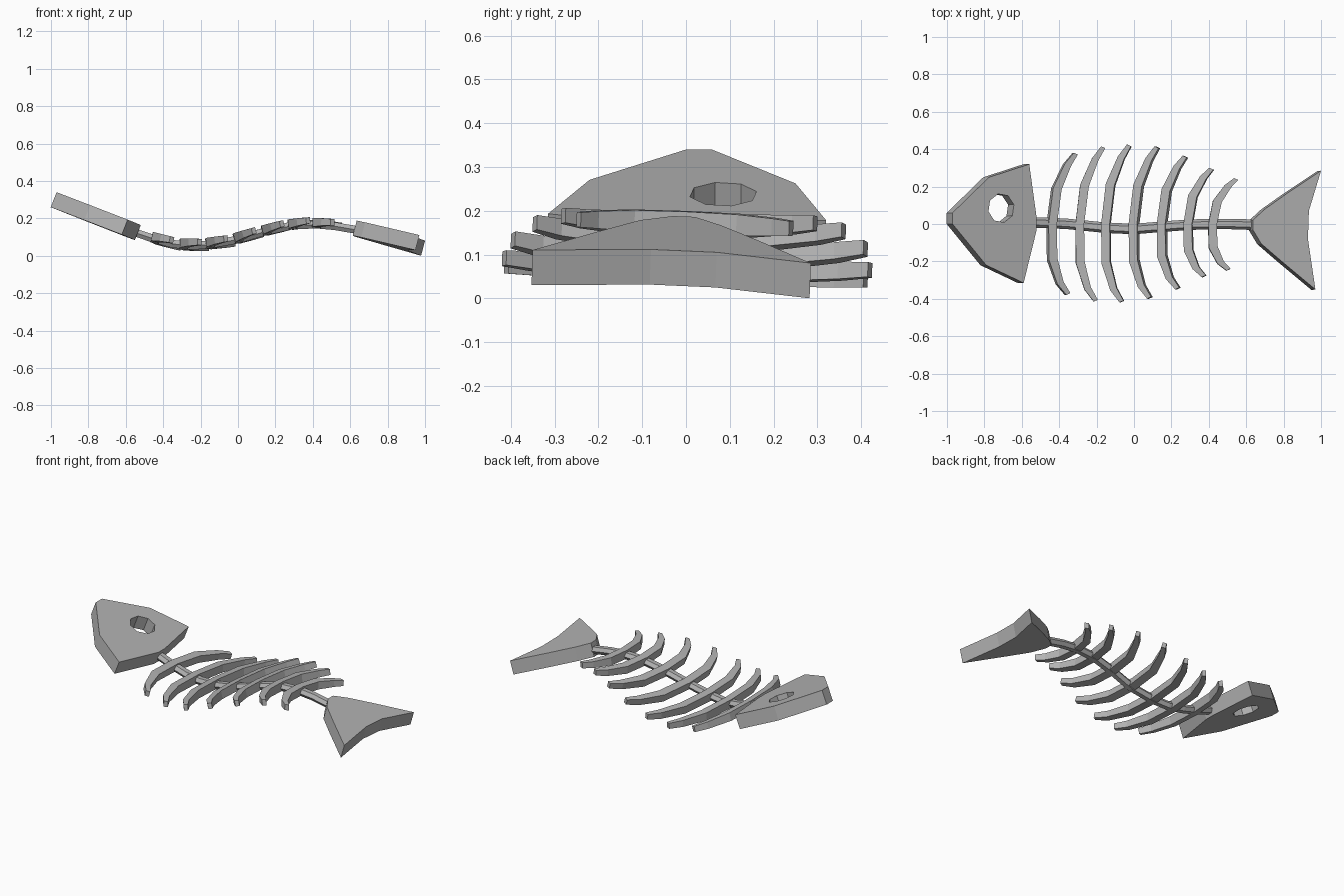
import bpy, bmesh, math
from mathutils import Vector

if "Cube" in bpy.data.objects:
    bpy.data.objects.remove(bpy.data.objects["Cube"])

bone = bpy.data.materials.new("grey_bone")
bone.diffuse_color = (0.45, 0.45, 0.45, 1)
bone.use_nodes = True
bone.node_tree.nodes["Principled BSDF"].inputs["Base Color"].default_value = bone.diffuse_color


def finish(name, bm):
    bmesh.ops.recalc_face_normals(bm, faces=bm.faces)
    me = bpy.data.meshes.new(name)
    bm.to_mesh(me)
    bm.free()
    me.materials.append(bone)
    ob = bpy.data.objects.new(name, me)
    bpy.context.collection.objects.link(ob)
    return ob


def loft(name, rings):
    """Skin a list of equal rings and cap both ends."""
    bm = bmesh.new()
    vs = [[bm.verts.new(p) for p in r] for r in rings]
    n = len(rings[0])
    for a, b in zip(vs, vs[1:]):
        for i in range(n):
            j = (i + 1) % n
            bm.faces.new((a[i], a[j], b[j], b[i]))
    bm.faces.new(vs[0])
    bm.faces.new(vs[-1])
    return finish(name, bm)


def slab(name, outline, plane, thick, lift=0.0):
    """Plate whose top view outline lies on a tilted plane (x0, z0, slope x, slope y)."""
    x0, z0, sx, sy = plane
    nrm = Vector((-sx, -sy, 1)).normalized()
    top = [Vector((x, y, z0 + sx * (x - x0) + sy * y)) + nrm * lift for x, y in outline]
    return loft(name, [[p - nrm * thick for p in top], top])


# Head plate with an eight-sided eye hole
head_plane = (-0.97, 0.34, -0.39, -0.005)
head = slab("head", [(-0.97, 0.06), (-0.775, 0.25), (-0.56, 0.32), (-0.52, 0.03),
                     (-0.52, -0.03), (-0.59, -0.315), (-0.79, -0.22), (-0.97, 0)],
            head_plane, 0.086)
eye = [(-0.71 + 0.07 * math.cos(math.tau * (i + 0.3) / 8),
        0.085 + 0.078 * math.sin(math.tau * (i + 0.3) / 8)) for i in range(8)]
cutter = slab("eye_cutter", eye, head_plane, 0.3, 0.1)
cut = head.modifiers.new("eye_hole", 'BOOLEAN')
cut.object, cut.solver = cutter, 'EXACT'
bpy.context.view_layer.objects.active = head
bpy.ops.object.modifier_apply(modifier=cut.name)
bpy.data.objects.remove(cutter)

# Tail fin: two swept lobes with a shallow notch
slab("tail_fin", [(0.635, 0.02), (0.70, 0.08), (0.82, 0.165), (1.0, 0.285), (0.935, 0.07),
                  (0.93, -0.08), (0.97, -0.35), (0.79, -0.20), (0.68, -0.105), (0.635, -0.03)],
     (0.635, 0.187, -0.264, -0.035), 0.083)

# Wavy six-sided backbone
path = [(-0.58, 0.01, 0.135), (-0.44, 0.005, 0.087), (-0.35, 0, 0.064), (-0.25, -0.01, 0.053),
        (-0.15, -0.02, 0.06), (0, -0.027, 0.087), (0.145, -0.015, 0.13), (0.29, -0.004, 0.162),
        (0.42, 0, 0.167), (0.52, 0, 0.158), (0.67, -0.005, 0.132)]
rings = []
for i, p in enumerate(path):
    a, b = path[max(i - 1, 0)], path[min(i + 1, len(path) - 1)]
    t = (Vector(b) - Vector(a)).normalized()
    side = Vector((0, 0, 1)).cross(t).normalized()
    up = t.cross(side)
    rings.append([Vector(p) + side * 0.028 * math.cos(math.tau * k / 6)
                  + up * 0.024 * math.sin(math.tau * k / 6) for k in range(6)])
loft("backbone", rings)

# Ribs: centre x, z, slope along the body, then far and near half lengths
ribs = [(-0.44, 0.092, -0.25, 0.375, 0.375), (-0.29, 0.06, -0.02, 0.41, 0.41),
        (-0.15, 0.066, 0.12, 0.42, 0.415), (0.0, 0.095, 0.28, 0.41, 0.395),
        (0.15, 0.137, 0.25, 0.36, 0.345), (0.29, 0.168, 0.12, 0.295, 0.28),
        (0.42, 0.174, -0.04, 0.24, 0.245)]
# Stations: length fraction, backward sweep, half width, half height
stations = [(-1, 0.085, 0.011, 0.017), (-0.84, 0.042, 0.017, 0.02), (-0.5, 0.002, 0.023, 0.024),
            (0, 0, 0.023, 0.025), (0.5, 0.025, 0.023, 0.024), (0.84, 0.082, 0.017, 0.02),
            (1, 0.125, 0.011, 0.017)]
for n, (cx, cz, slope, far, near) in enumerate(ribs):
    t = Vector((1, 0, slope)).normalized()
    up = Vector((-slope, 0.04, 1)).normalized()
    rings = []
    for f, sweep, w, h in stations:
        y = f * (far if f > 0 else near)
        c = Vector((cx + sweep, y, cz + slope * sweep - 0.038 * y))
        d = t + Vector((0, -0.45 * f, 0))
        rings.append([c + d * w * a + up * h * b for a, b in ((-1, -1), (1, -1), (1, 1), (-1, 1))])
    loft(f"rib_{n + 1}", rings)
